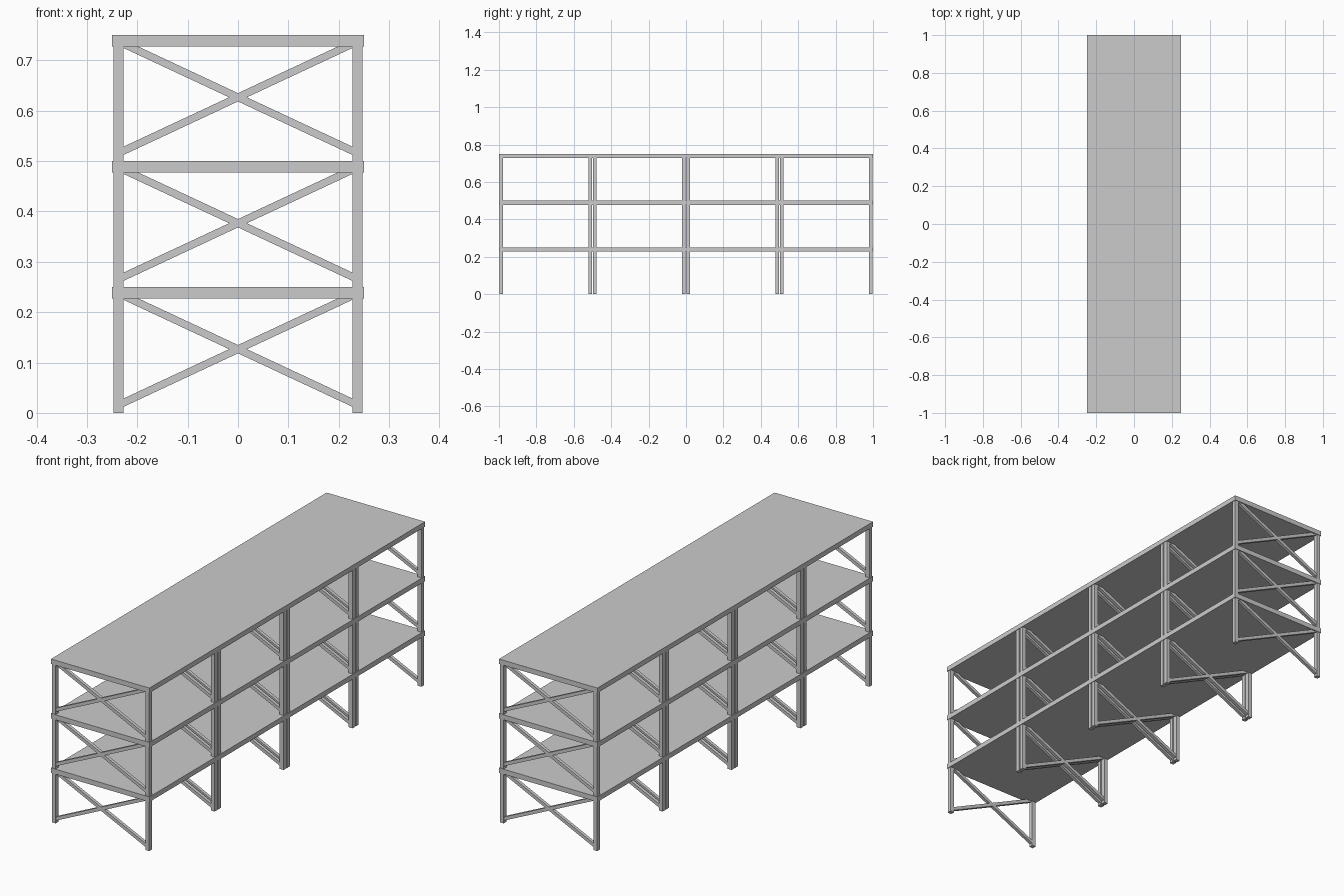
import bpy, math

cube = bpy.data.objects.get("Cube")
if cube:
    bpy.data.objects.remove(cube, do_unlink=True)

grey = bpy.data.materials.new("grey_metal")
grey.use_nodes = True
colour = (0.6, 0.6, 0.6, 1)
grey.diffuse_color = colour
grey.node_tree.nodes["Principled BSDF"].inputs["Base Color"].default_value = colour


def box(name, size, location, tilt=0):
    """Box with the given full size, tilted about the y axis."""
    bpy.ops.mesh.primitive_cube_add(size=1, location=location, rotation=(0, tilt, 0))
    part = bpy.context.object
    part.name = name
    part.scale = size
    bpy.ops.object.transform_apply(location=False, rotation=False, scale=True)
    part.data.materials.append(grey)
    return part


LEVEL = 0.25       # height of one tier
SHELF = 0.023      # shelf thickness
POST = 0.02        # post side
BRACE = 0.015      # brace side
INSET = 0.0025     # gap from the shelf edge to the post
BAY = 0.5          # length of one bay
post_x = 0.25 - INSET - POST / 2

# Shelves spanning all bays
for tier in range(3):
    box(f"shelf_{tier + 1}", (0.5, 2, SHELF), (0, 0, (tier + 1) * LEVEL - SHELF / 2))

# Every bay has an upright frame at each end
post_height = 3 * LEVEL - SHELF / 2
rise = 0.222
tilt = math.atan2(rise, 2 * post_x)
length = math.hypot(rise, 2 * post_x)
for bay in range(4):
    middle = (bay - 1.5) * BAY
    for end, side in (("front", -1), ("back", 1)):
        y = middle + side * (BAY / 2 - INSET - POST / 2)
        tag = f"bay_{bay + 1}_{end}"
        for hand, sign in (("right", -1), ("left", 1)):
            box(f"{tag}_{hand}_post", (POST, POST, post_height),
                (sign * post_x, y, post_height / 2))
            # Crossed braces, one pair in each tier
            for tier in range(3):
                box(f"{tag}_{hand}_brace_{tier + 1}", (length, BRACE, BRACE),
                    (0, y, tier * LEVEL + 0.1265), sign * tilt)
